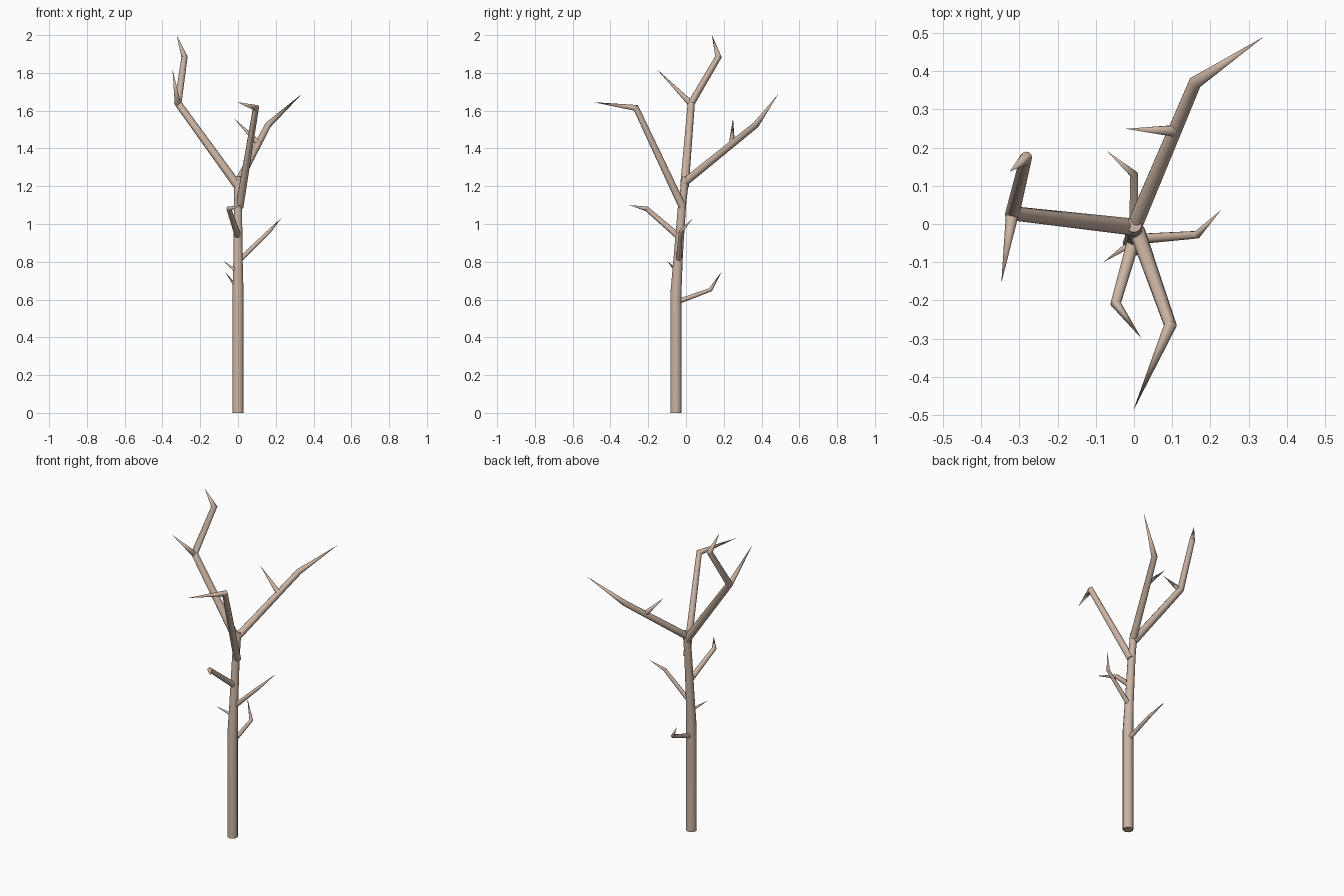
import bpy, bmesh, math
from mathutils import Vector

if "Cube" in bpy.data.objects:
    bpy.data.objects.remove(bpy.data.objects["Cube"])

SIDES = 12
bark = bpy.data.materials.new("pale_bark")
bark.diffuse_color = (0.60, 0.46, 0.37, 1)
bark.use_nodes = True
bark.node_tree.nodes["Principled BSDF"].inputs["Base Color"].default_value = bark.diffuse_color


def limb(name, pts):
    """Tapered tube with mitred bends through (x, y, z, radius) points; radius 0 ends in a tip."""
    P = [Vector(p[:3]) for p in pts]
    R = [p[3] for p in pts]
    dirs = [(b - a).normalized() for a, b in zip(P, P[1:])]
    bm = bmesh.new()
    rings = []
    side = dirs[0].orthogonal().normalized()
    for i, (p, r) in enumerate(zip(P, R)):
        d = dirs[max(i - 1, 0)]
        n = (d + dirs[min(i, len(dirs) - 1)]).normalized()
        if r == 0:
            rings.append([bm.verts.new(p)])
            continue
        side = (side - d * side.dot(d)).normalized()
        up = d.cross(side)
        ring = []
        for k in range(SIDES):
            a = 2 * math.pi * k / SIDES
            o = (side * math.cos(a) + up * math.sin(a)) * r
            o -= d * (o.dot(n) / d.dot(n))      # slide onto the mitre plane
            ring.append(bm.verts.new(p + o))
        rings.append(ring)
    for a, b in zip(rings, rings[1:]):
        for k in range(SIDES):
            j = (k + 1) % SIDES
            if len(b) == 1:
                bm.faces.new((a[k], a[j], b[0]))
            else:
                bm.faces.new((a[k], a[j], b[j], b[k]))
    for ring in (rings[0], rings[-1]):
        if len(ring) > 1:
            bm.faces.new(ring)
    bmesh.ops.recalc_face_normals(bm, faces=bm.faces[:])
    me = bpy.data.meshes.new(name)
    bm.to_mesh(me)
    bm.free()
    me.materials.append(bark)
    ob = bpy.data.objects.new(name, me)
    bpy.context.collection.objects.link(ob)
    bpy.ops.object.select_all(action='DESELECT')
    ob.select_set(True)
    bpy.context.view_layer.objects.active = ob
    bpy.ops.object.shade_smooth_by_angle(angle=math.radians(35))


# Trunk, leaning back slightly above the middle
limb("trunk", [(0, -.053, 0, .030), (0, -.053, .64, .030), (0, -.041, .83, .025),
               (0, -.021, 1.10, .022), (0, -.002, 1.25, .020)])

# Main boughs
limb("left_bough", [(0, -.008, 1.20, .023), (-.318, .028, 1.64, .019),
                    (-.283, .172, 1.885, .016), (-.325, .137, 2.0, 0)])
limb("back_bough", [(0, -.008, 1.22, .021), (.16, .37, 1.525, .017), (.34, .49, 1.69, 0)])
limb("front_bough", [(.008, -.018, 1.09, .021), (.095, -.265, 1.615, .016), (-.003, -.49, 1.645, 0)])

# Small branches on the trunk
limb("front_branch", [(0, -.04, .935, .017), (-.048, -.208, 1.08, .013), (.02, -.30, 1.10, 0)])
limb("right_branch", [(0, -.04, .80, .014), (.165, -.028, .96, .010), (.228, .037, 1.03, 0)])
limb("back_branch", [(0, -.053, .585, .014), (0, .13, .652, .010), (-.07, .19, .75, 0)])

# Twigs
limb("left_twig", [(-.318, .028, 1.635, .017), (-.347, -.155, 1.82, 0)])
limb("back_twig", [(.11, .243, 1.425, .016), (-.022, .249, 1.56, 0)])
limb("upper_trunk_twig", [(0, -.045, .745, .011), (-.08, -.10, .805, 0)])
